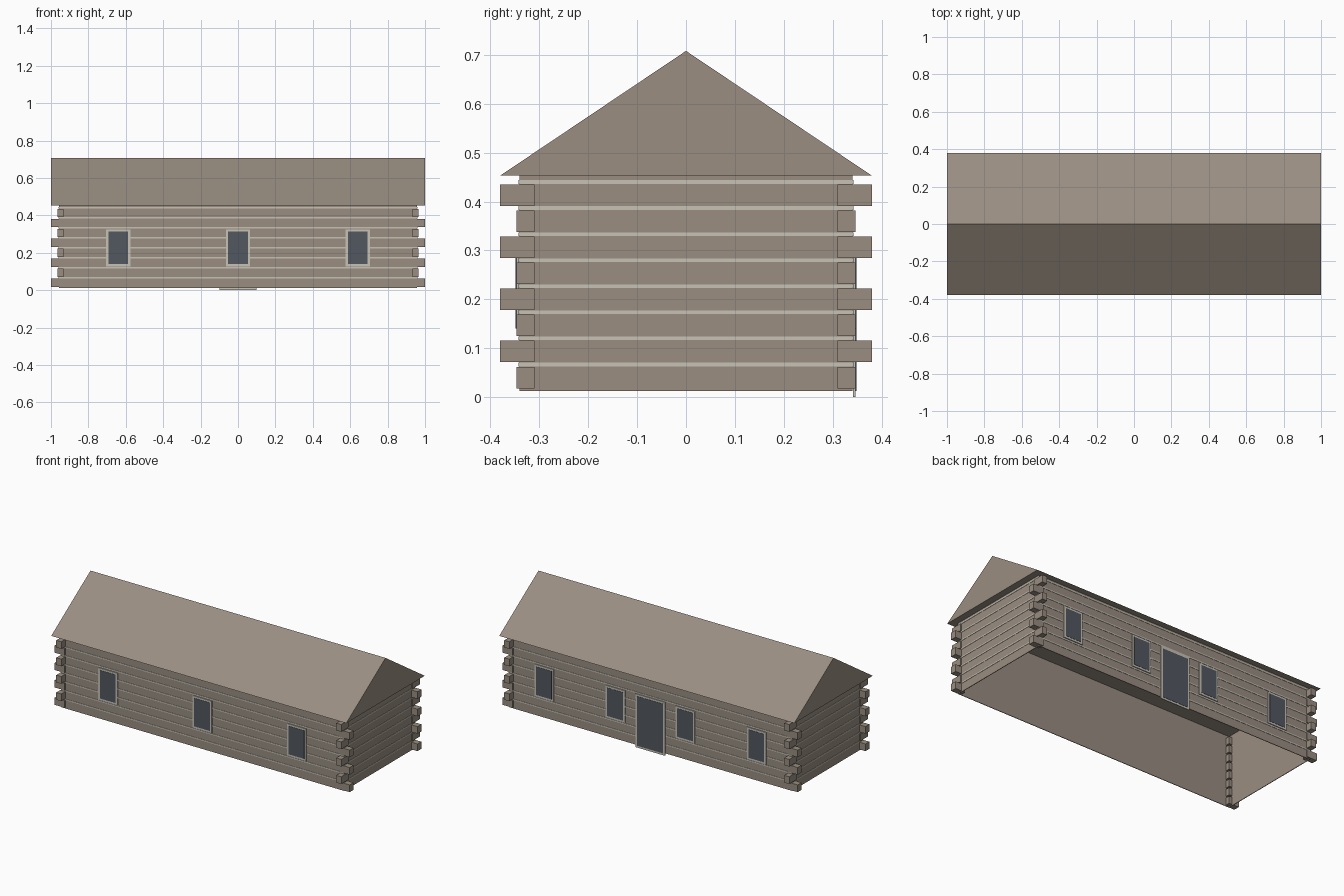
import bpy

cube = bpy.data.objects.get("Cube")
if cube:
    bpy.data.objects.remove(cube, do_unlink=True)


def material(name, colour):
    mat = bpy.data.materials.new(name)
    mat.use_nodes = True
    rgba = (*colour, 1)
    mat.diffuse_color = rgba
    mat.node_tree.nodes["Principled BSDF"].inputs["Base Color"].default_value = rgba
    return mat


WOOD = material("weathered brown wood", (0.32, 0.27, 0.22))
PALE = material("pale chinking", (0.57, 0.54, 0.47))
GLASS = material("dark blue grey glass", (0.085, 0.097, 0.118))

HALF_X, HALF_Y = 0.958, 0.341      # outer wall faces
BASE, EAVE, RIDGE = 0.012, 0.453, 0.708
COURSES, PITCH, LOG = 8, 0.0533, 0.044


def mesh_object(name, verts, faces, mat):
    mesh = bpy.data.meshes.new(name)
    mesh.from_pydata(verts, [], faces)
    mesh.materials.append(mat)
    obj = bpy.data.objects.new(name, mesh)
    bpy.context.collection.objects.link(obj)
    return obj


def box(name, x, y, z, mat):
    """Box from (min, max) ranges."""
    verts = [(a, b, c) for a in sorted(x) for b in sorted(y) for c in sorted(z)]
    faces = [(0, 1, 3, 2), (4, 6, 7, 5), (0, 4, 5, 1),
             (2, 3, 7, 6), (0, 2, 6, 4), (1, 5, 7, 3)]
    return mesh_object(name, verts, faces, mat)


def ring(name, hx, hy, z0, z1, thickness, mat):
    """Rectangular band around the building, thickened inward."""
    corners = [(-hx, -hy), (hx, -hy), (hx, hy), (-hx, hy)]
    verts = [(x, y, z) for z in (z0, z1) for x, y in corners]
    faces = [(i, (i + 1) % 4, (i + 1) % 4 + 4, i + 4) for i in range(4)]
    obj = mesh_object(name, verts, faces, mat)
    solid = obj.modifiers.new("thickness", 'SOLIDIFY')
    solid.thickness = thickness
    solid.offset = -1
    solid.use_even_offset = True
    return obj


# Thin log walls, open underneath
ring("log_walls", HALF_X, HALF_Y, BASE, EAVE, 0.004, WOOD)

# Chinking between courses and alternating log ends at the corners
for i in range(COURSES):
    z0 = 0.018 + i * PITCH
    z1 = z0 + LOG
    ring(f"chinking_{i + 1}", HALF_X + 0.002, HALF_Y + 0.002,
         z1 + 0.001, z1 + 0.0085, 0.003, PALE)
    for sx in (-1, 1):
        for sy in (-1, 1):
            long_x, long_y = (1.0, 0.347) if i % 2 == 0 else (0.966, 0.38)
            box(f"log_end_{i + 1}", (sx * 0.932, sx * long_x),
                (sy * 0.31, sy * long_y), (z0, z1), WOOD)

# Solid gabled roof
profile = [(-0.38, EAVE), (0.38, EAVE), (0, RIDGE)]
mesh_object("roof", [(x, y, z) for x in (-1, 1) for y, z in profile],
            [(0, 2, 1), (3, 4, 5), (0, 1, 4, 3), (1, 2, 5, 4), (2, 0, 3, 5)], WOOD)


def opening(name, x, side, width, z0, z1, border=0.012):
    """Pale frame plate with a dark panel, on the front (-1) or back (1)."""
    inner = side * (HALF_Y + 0.001)
    w = width / 2
    box(name + "_frame", (x - w, x + w), (inner, side * (HALF_Y + 0.006)), (z0, z1), PALE)
    box(name + "_panel", (x - w + border, x + w - border),
        (inner, side * (HALF_Y + 0.0075)), (z0 + border, z1 - border), GLASS)


for x in (-0.64, 0, 0.64):
    opening("front_window", x, -1, 0.13, 0.128, 0.325)
for x in (-0.72, -0.237, 0.237, 0.72):
    opening("back_window", x, 1, 0.13, 0.128, 0.325)
opening("back_door", 0, 1, 0.2, 0.0, 0.327)
